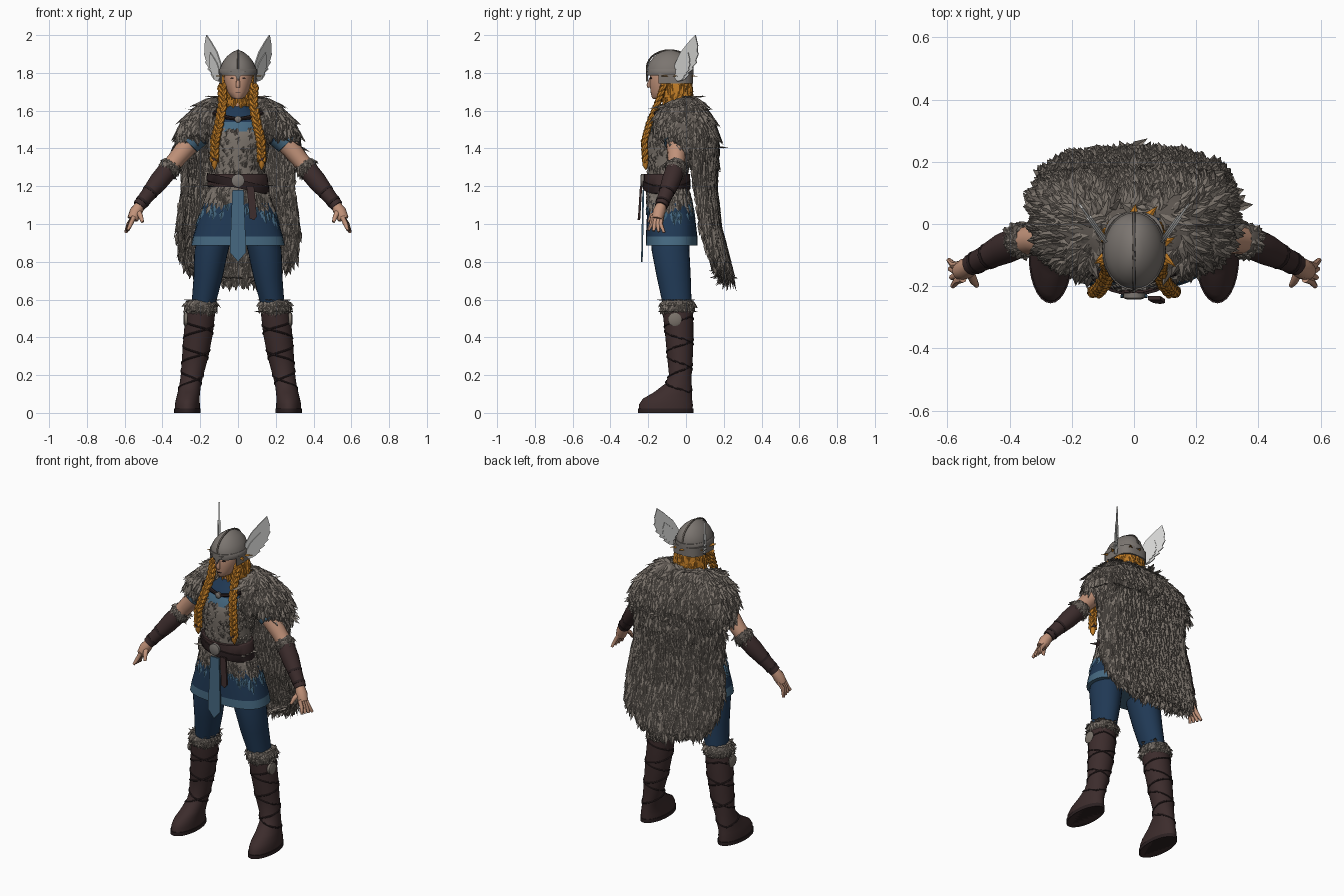
import bpy, bmesh, random
from math import sin, cos, pi, radians, copysign
from mathutils import Vector

random.seed(4)
if "Cube" in bpy.data.objects:
    bpy.data.objects.remove(bpy.data.objects["Cube"])


def material(name, code):
    srgb = [int(code[i:i + 2], 16) / 255 for i in (0, 2, 4)]
    colour = [((c + .055) / 1.055) ** 2.4 for c in srgb] + [1]
    mat = bpy.data.materials.new(name)
    mat.use_nodes = True
    mat.diffuse_color = colour
    node = mat.node_tree.nodes["Principled BSDF"]
    node.inputs["Base Color"].default_value = colour
    node.inputs["Roughness"].default_value = .8
    return mat


fur, undercoat = material("fur", "7b736b"), material("fur undercoat", "5f5852")
skin, hair = material("skin", "c2937a"), material("ginger hair", "c07c26")
leather, dark = material("leather", "3c2c2c"), material("dark strap", "2b2021")
navy, blue = material("navy cloth", "203955"), material("pale blue cloth", "456880")
steel, white = material("steel", "7b7570"), material("feather white", "d2d2d0")


def build(name, verts, faces, mats, rule=None, closed=True):
    mesh = bpy.data.meshes.new(name)
    mesh.from_pydata([tuple(v) for v in verts], [], faces)
    if closed:
        bm = bmesh.new()
        bm.from_mesh(mesh)
        bmesh.ops.recalc_face_normals(bm, faces=bm.faces)
        bm.to_mesh(mesh)
        bm.free()
    for m in mats:
        mesh.materials.append(m)
    for p in mesh.polygons:
        p.use_smooth = closed
        if rule:
            p.material_index = rule(p.center)
    if closed:
        mesh.set_sharp_from_angle(angle=radians(45))
    obj = bpy.data.objects.new(name, mesh)
    bpy.context.collection.objects.link(obj)
    return obj


def loft(name, rings, mats, rule=None):
    n, verts, faces = len(rings[0]), [p for r in rings for p in r], []
    for k in range(len(rings) - 1):
        for i in range(n):
            j = (i + 1) % n
            faces.append((k * n + i, k * n + j, k * n + n + j, k * n + n + i))
    faces += [tuple(range(n)), tuple(range(len(verts) - n, len(verts)))]
    return build(name, verts, faces, mats, rule)


def bulge(value, power):
    return copysign(abs(value) ** power, value)


def oval(z, rx, front, back, cx=0, n=28, tilt=0, power=1):
    """Horizontal ring between a front and a back y."""
    cy, ry = (front + back) / 2, (back - front) / 2
    return [(cx + rx * bulge(cos(a), power), cy + ry * bulge(sin(a), power), z + tilt * cos(a))
            for a in (2 * pi * i / n for i in range(n))]


def arc(z, hw, back, mid, front, span=90, lift=0, thick=.025, n=30):
    """Thick ring that is open at the front."""
    pts = []
    for off, order in ((0, 1), (thick, -1)):
        for i in range(n + 1)[::order]:
            a = radians(span) * (2 * i / n - 1)
            s, c = sin(a), cos(a)
            depth = back - mid if c > 0 else mid - front
            pts.append((bulge(s, .65) * (hw - off), mid + bulge(c, .65) * (depth - off), z + lift * max(0, -c)))
    return pts


def tube(name, path, mats, n=12):
    """Round limb through points given as x, y, z, radius."""
    pts, rings = [Vector(p[:3]) for p in path], []
    for i, p in enumerate(pts):
        t = (pts[min(i + 1, len(pts) - 1)] - pts[max(i - 1, 0)]).normalized()
        u = t.cross(Vector((.1, 1, .05))).normalized()
        v = t.cross(u)
        rings.append([p + (u * cos(a) + v * sin(a)) * path[i][3]
                      for a in (2 * pi * k / n for k in range(n))])
    return loft(name, rings, mats)


def tufts(name, obj, count, length, width, mats, keep=None, puff=.12):
    """Scatter downward pointing locks over an object."""
    mesh = obj.data
    mesh.calc_loop_triangles()
    tris = list(mesh.loop_triangles)
    verts, faces, tones = [], [], []
    for tri in random.choices(tris, [t.area for t in tris], k=count):
        a, b, c = (mesh.vertices[i].co for i in tri.vertices)
        u, v = random.random(), random.random()
        if u + v > 1:
            u, v = 1 - u, 1 - v
        p, nrm = a + (b - a) * u + (c - a) * v, Vector(tri.normal)
        if keep and not keep(p):
            continue
        flow = Vector((random.uniform(-.3, .3), random.uniform(-.1, .1), -1))
        flow = (flow - nrm * flow.dot(nrm)).normalized()
        side, size = flow.cross(nrm).normalized() * width, length * random.uniform(.7, 1.2)
        k = len(verts)
        verts += [p - side * .5, p + flow * size * .4 + side, p + flow * size + nrm * size * puff,
                  p + flow * size * .4 - side, p + flow * size * .35 + nrm * width * .5]
        faces += [(k, k + 1, k + 4), (k + 1, k + 2, k + 4), (k + 2, k + 3, k + 4), (k + 3, k, k + 4)]
        tones += [int(random.random() < .15) % len(mats)] * 4
    out = build(name, verts, faces, mats, closed=False)
    out.data.polygons.foreach_set("material_index", tones)


def disc(name, centre, normal, radius, mat):
    c, d = Vector(centre), Vector(normal) * .01
    tube(name, [(*(c - d), radius), (*(c + d * .5), radius), (*(c + d), radius * .7)], [mat], 16)


def plate(name, outline, depth, mat):
    """Extrude a flat outline of 3D points along a vector."""
    loft(name, [outline, [Vector(p) + Vector(depth) for p in outline]], [mat])


# torso, with pale collar band and scaled breast
torso = loft("torso", [oval(*r) for r in (
    (1.17, .15, -.2, 0), (1.25, .135, -.2, 0), (1.35, .15, -.205, .03), (1.44, .165, -.215, .04),
    (1.49, .168, -.205, .04), (1.54, .155, -.18, .04), (1.58, .12, -.15, .02), (1.63, .06, -.11, 0))],
    [fur, blue, navy], lambda c: 0 if c.z < 1.49 else 1 if c.z < 1.54 else 2)
tufts("breast_scales", torso, 700, .04, .015, [fur, undercoat], lambda p: 1.26 < p.z < 1.52, .06)

# skirt with hem band, ragged fur over blue rags
skirt = loft("skirt", [oval(*r, power=.78) for r in (
    (1.2, .148, -.205, .01), (1.11, .18, -.205, .03), (1.02, .212, -.208, .05),
    (.935, .238, -.212, .06), (.885, .248, -.213, .06))],
    [fur, navy, blue], lambda c: 0 if c.z > 1.11 else 1 if c.z > .93 else 2)
tufts("blue_rags", skirt, 600, .06, .014, [blue], lambda p: 1.09 < p.z + .3 * abs(p.x) < 1.15, .05)
tufts("fur_rags", skirt, 1100, .055, .015, [fur, undercoat], lambda p: p.z + .3 * abs(p.x) > 1.14, .08)
plate("front_panel", [(-.03, -.222, 1.18), (.03, -.222, 1.18), (.043, -.228, .85),
                      (0, -.23, .8), (-.043, -.228, .85)], (0, -.009, 0), blue)

# belts, buckle and hanging tail
loft("belt", [oval(z, r, -.222, .02) for z, r in ((1.195, .155), (1.2, .162), (1.26, .156), (1.265, .15))],
     [leather])
loft("slanted_belt", [oval(z, r, -.23, .024, tilt=-.035) for z, r in ((1.19, .16), (1.195, .168), (1.235, .164))],
     [dark])
disc("buckle", (0, -.232, 1.23), (0, -1, 0), .035, steel)
plate("belt_tail", [(.045, -.232, 1.2), (.085, -.232, 1.2), (.1, -.242, 1.04),
                    (.085, -.245, 1.02), (.062, -.242, 1.03)], (0, -.012, 0), leather)

# cape and shoulder mantle
cape = loft("cape", [arc(z, hw, back, mid, 0) for z, hw, back, mid in (
    (1.6, .2, .09, .02), (1.5, .29, .145, .03), (1.35, .295, .165, .03), (1.2, .295, .16, .05),
    (1.0, .32, .18, .08), (.86, .31, .215, .125), (.78, .265, .235, .16), (.72, .12, .245, .19))],
    [undercoat])
tufts("cape_fur", cape, 4200, .075, .015, [fur, undercoat])
mantle = loft("mantle", [arc(*r) for r in (
    (1.67, .14, .05, -.03, -.1, 150, -.04), (1.64, .2, .085, -.01, -.145, 156, -.02),
    (1.56, .285, .14, .01, -.172, 162, .01), (1.48, .325, .168, .03, -.175, 163, .03),
    (1.41, .328, .17, .04, -.15, 161, .07))], [undercoat])
tufts("mantle_fur", mantle, 2300, .065, .016, [fur, undercoat])
disc("brooch", (0, -.195, 1.555), (0, -1, 0), .018, steel)

# neck, head and face
tube("neck", [(0, -.06, 1.56, .052), (0, -.075, 1.72, .05)], [skin])
loft("head", [oval(*r) for r in (
    (1.662, .02, -.175, -.1), (1.672, .036, -.182, -.07), (1.7, .056, -.187, -.03), (1.74, .07, -.192, 0),
    (1.79, .078, -.19, .01), (1.84, .07, -.17, 0))], [skin])
tube("nose", [(0, -.186, 1.775, .007), (0, -.197, 1.735, .012), (0, -.193, 1.722, .01)], [skin], 8)
plate("mouth", [(-.016, -.186, 1.697), (.016, -.186, 1.697), (.01, -.186, 1.693), (-.01, -.186, 1.693)],
      (0, -.004, 0), dark)

# helmet dome, rim, neck guard, ridge and nose guard
loft("helmet", [oval(*r) for r in (
    (1.785, .098, -.208, .036), (1.825, .096, -.208, .036), (1.86, .08, -.192, .026),
    (1.89, .056, -.165, 0), (1.91, .03, -.135, -.035), (1.92, .008, -.1, -.07))], [steel])
loft("helmet_rim", [oval(z, r, -.213, .041) for z, r in ((1.79, .1), (1.795, .103), (1.817, .102), (1.821, .098))],
     [steel])
loft("neck_guard", [arc(z, .098, .038, -.085, -.2, 112, thick=.01) for z in (1.8, 1.745)], [steel])
tube("helmet_ridge", [(0, -.086 - .122 * cos(a), 1.82 + .1 * sin(a) ** .9, .005)
                      for a in (pi * i / 14 for i in range(15))], [undercoat], 8)
plate("nose_guard", [(-.04, -.2, 1.81), (.04, -.2, 1.81), (.012, -.2, 1.782), (0, -.2, 1.755),
                     (-.012, -.2, 1.782)], (0, -.012, 0), steel)

# hair behind the face
mane = loft("back_hair", [oval(*r) for r in (
    (1.78, .088, -.12, .02), (1.72, .096, -.125, .03), (1.66, .1, -.12, .035), (1.6, .085, -.1, .035))], [hair])
tufts("hair_locks", mane, 260, .07, .014, [hair], puff=.05)

wing_outline = ((.1, 1.755), (.125, 1.765), (.142, 1.79), (.139, 1.8), (.158, 1.82), (.154, 1.83), (.171, 1.855),
                (.167, 1.865), (.177, 1.9), (.173, 1.915), (.175, 1.945), (.166, 2.0), (.142, 1.965),
                (.11, 1.91), (.09, 1.85), (.083, 1.79))
boot_rows = ((0, .268, -.108, .066, .143), (.045, .268, -.106, .066, .142), (.075, .266, -.098, .062, .13),
             (.11, .26, -.068, .059, .1), (.155, .252, -.04, .057, .07), (.2, .243, -.03, .06, .06),
             (.3, .226, -.032, .07, .068), (.42, .21, -.036, .077, .075), (.52, .2, -.042, .078, .08),
             (.58, .195, -.045, .075, .08))
braid_path = [Vector(p) for p in ((.085, -.115, 1.74), (.08, -.15, 1.64), (.1, -.195, 1.53),
                                  (.122, -.22, 1.44), (.125, -.215, 1.33))]


def boot_at(z):
    for lo, hi in zip(boot_rows, boot_rows[1:]):
        if z <= hi[0]:
            f = (z - lo[0]) / (hi[0] - lo[0])
            return [p + (q - p) * f for p, q in zip(lo, hi)]


for s, label in ((1, "left_"), (-1, "right_")):
    def side(path):
        return [(s * p[0], *p[1:]) for p in path]

    def column(rows):
        return [oval(z, rx, cy - ry, cy + ry, s * cx) for z, cx, cy, rx, ry in rows]

    # eye, and helmet wing in two feather layers
    plate(label + "eye", side([(.02, -.186, 1.772), (.03, -.184, 1.777), (.042, -.18, 1.772), (.03, -.184, 1.767)]),
          (0, -.006, 0), dark)
    for layer, size, thick in (("wing", 1, .006), ("wing_coverts", .62, .014)):
        pts = [(.1 + (x - .1) * size, 1.755 + (z - 1.755) * size) for x, z in wing_outline]
        plate(label + layer, side([(x + thick / 2, (x - .13) * 1.4 - thick / 3, z) for x, z in pts]),
              (-s * thick, thick * .7, 0), white)

    # three strand braid with tie and tip
    for k in range(3):
        strand = []
        for i in range(49):
            f = i / 12
            seg = min(int(f), 3)
            p = braid_path[seg].lerp(braid_path[seg + 1], f - seg)
            a = i * .62 + k * 2 * pi / 3
            strand.append((p.x + .015 * sin(a), p.y + .008 * sin(2 * a), p.z, .0125))
        tube(label + "braid_strand", side(strand), [hair], 7)
    tube(label + "braid_tie", side([(.125, -.215, 1.35, .019), (.125, -.215, 1.335, .019)]), [leather])
    tube(label + "braid_tip", side([(.125, -.215, 1.335, .016), (.125, -.215, 1.31, .015), (.125, -.212, 1.285, .002)]),
         [hair], 8)
    tube(label + "cape_strap", side([(.13, -.155, 1.59, .012), (.06, -.178, 1.565, .011), (0, -.192, 1.555, .009)]),
         [dark], 8)

    # sleeve, arm, bracer
    tube(label + "sleeve", side([(.12, -.04, 1.53, .068), (.18, -.045, 1.505, .07), (.245, -.05, 1.445, .066)]), [navy])
    tube(label + "sleeve_band", side([(.222, -.05, 1.468, .07), (.262, -.052, 1.425, .064)]), [blue])
    tube(label + "arm", side([(.2, -.045, 1.49, .058), (.27, -.05, 1.41, .053), (.32, -.05, 1.35, .047),
                              (.37, -.055, 1.29, .044), (.52, -.13, 1.1, .027)]), [skin])
    tube(label + "bracer", side([(.35, -.048, 1.31, .048), (.375, -.06, 1.28, .052), (.42, -.08, 1.225, .051),
                                 (.48, -.11, 1.15, .039), (.525, -.132, 1.095, .034)]), [leather])
    for f in (.3, .6, .88):
        p = Vector((.37, -.055, 1.29)).lerp(Vector((.52, -.13, 1.1)), f)
        r = .055 - .019 * f
        tube(label + "bracer_strap", side([(*p, r), (p.x + .008, p.y - .004, p.z - .01, r)]), [dark])
    cuff = tube(label + "elbow_cuff", side([(.343, -.045, 1.318, .048), (.36, -.052, 1.3, .057), (.375, -.06, 1.28, .05)]),
                [undercoat])
    tufts(label + "elbow_fur", cuff, 200, .028, .01, [fur, undercoat])

    # hand with spread fingers
    tube(label + "palm", side([(.515, -.128, 1.105, .026), (.54, -.143, 1.065, .034), (.558, -.152, 1.025, .029)]), [skin])
    for k in range(4):
        y = -.128 - .016 * k
        tube(label + "finger", side([(.55, y, 1.04, .013), (.578 - .003 * k, y - .006, 1.0, .0125),
                                     (.595 - .004 * k, y + .012 - .012 * k, .955 + .004 * k, .008)]), [skin], 8)
    tube(label + "thumb", side([(.53, -.15, 1.07, .015), (.515, -.183, 1.04, .013), (.505, -.198, 1.01, .008)]), [skin], 8)

    # leg, boot, crossed bindings
    loft(label + "leg", column(((1.0, .105, -.08, .09, .105), (.86, .141, -.082, .09, .1),
                                (.72, .158, -.065, .077, .09), (.56, .185, -.045, .062, .075))), [navy])
    loft(label + "boot", column(boot_rows), [leather])
    loft(label + "sole", column([(z, .268, -.108, .07, .147) for z in (0, .022)]), [dark])
    for turn in (1, -1):
        wrap = []
        for i in range(60):
            z, cx, cy, rx, ry = boot_at(.11 + .4 * i / 59)
            a = turn * i * .32 + 1
            wrap.append((cx + rx * cos(a), cy + ry * sin(a), z, .005))
        tube(label + "boot_binding", side(wrap), [dark], 6)
    cuff = loft(label + "boot_cuff", column(((.54, .197, -.045, .078, .083), (.555, .197, -.045, .085, .089),
                                             (.58, .195, -.045, .083, .087), (.595, .193, -.045, .07, .078))), [undercoat])
    tufts(label + "boot_fur", cuff, 420, .032, .012, [fur, undercoat])
    disc(label + "knee_disc", (s * .278, -.06, .495), (s, 0, 0), .036, fur)
